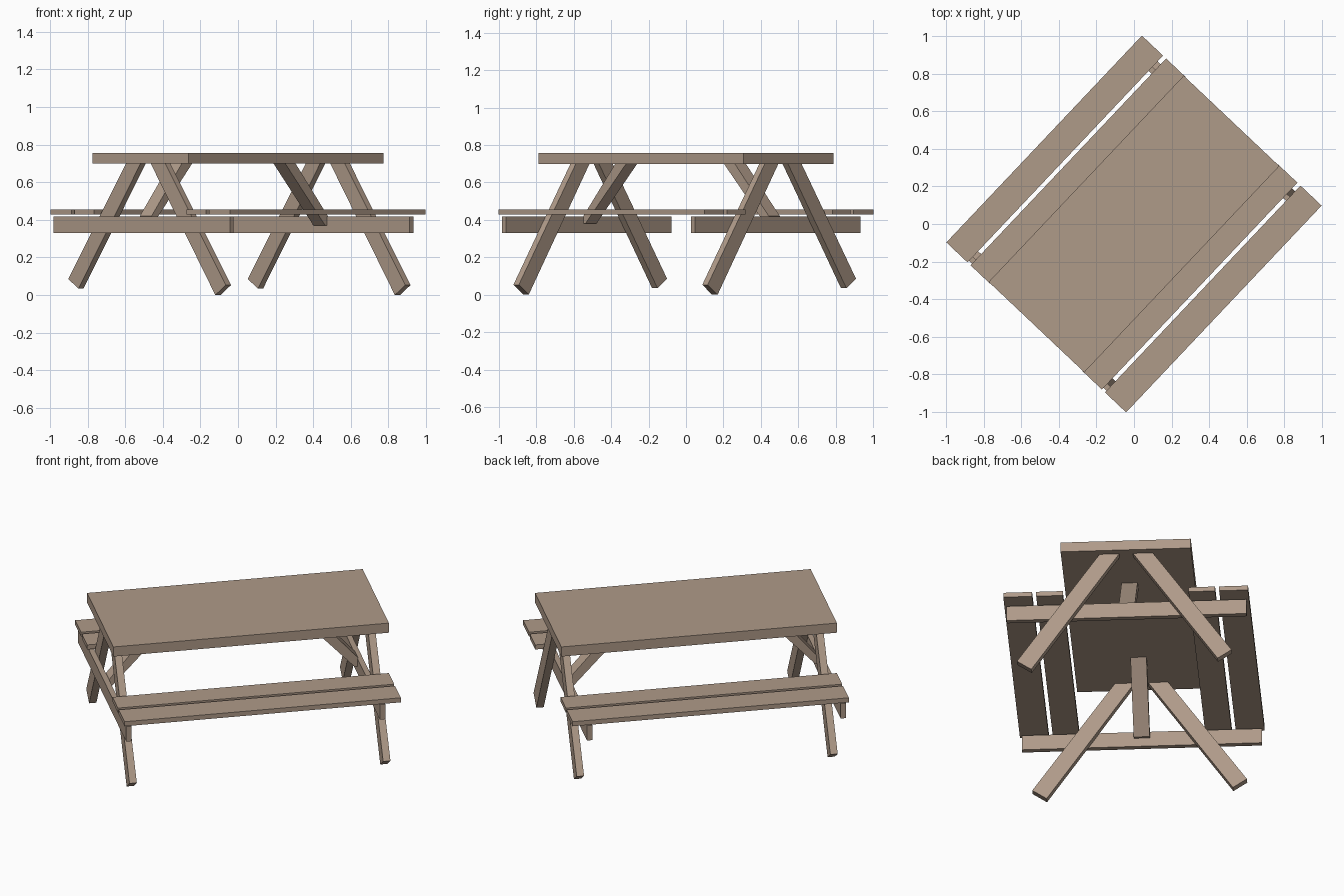
import bpy
from math import radians
from mathutils import Matrix

cube = bpy.data.objects.get("Cube")
if cube:
    bpy.data.objects.remove(cube, do_unlink=True)

wood = bpy.data.materials.new("brown_wood")
COLOR = (0.43, 0.325, 0.25, 1.0)
wood.diffuse_color = COLOR
wood.use_nodes = True
wood.node_tree.nodes["Principled BSDF"].inputs["Base Color"].default_value = COLOR

# The whole table stands turned about the vertical axis
TURN = Matrix.Rotation(radians(46.6), 4, "Z")


def prism(name, outline, start, end, axis):
    """Extrude an outline in the (other axis, z) plane along axis X or Y."""
    def place(p, d):
        return (d, p[0], p[1]) if axis == "X" else (p[0], d, p[1])
    n = len(outline)
    verts = [place(p, d) for d in (start, end) for p in outline]
    faces = [tuple(range(n)), tuple(range(2 * n - 1, n - 1, -1))]
    faces += [(i, i + n, (i + 1) % n + n, (i + 1) % n) for i in range(n)]
    mesh = bpy.data.meshes.new(name)
    mesh.from_pydata(verts, [], faces)
    mesh.materials.append(wood)
    obj = bpy.data.objects.new(name, mesh)
    bpy.context.collection.objects.link(obj)
    obj.matrix_world = TURN
    # Make all normals point outwards
    import bmesh
    bm = bmesh.new()
    bm.from_mesh(mesh)
    bmesh.ops.recalc_face_normals(bm, faces=bm.faces)
    bm.to_mesh(mesh)
    bm.free()
    return obj


def board(name, x, y, z):
    """Straight board from its ranges along the three axes."""
    outline = [(y[0], z[0]), (y[1], z[0]), (y[1], z[1]), (y[0], z[1])]
    return prism(name, outline, x[0], x[1], "X")


# Table top
board("table_top", (-0.755, 0.755), (-0.35, 0.35), (0.70, 0.757))

# Two seat planks on each side
for side, s in (("left", -1), ("right", 1)):
    for part, inner, outer in (("outer", 0.503, 0.658), ("inner", 0.338, 0.481)):
        board(f"{side}_{part}_seat_plank", (-0.757, 0.757),
              sorted((s * inner, s * outer)), (0.428, 0.455))

# Leg outlines, one leg of each pair slightly shorter
LONG_LEG = [(-0.143, 0.70), (-0.037, 0.70), (-0.51, 0.0), (-0.587, 0.053)]
SHORT_LEG = [(0.143, 0.70), (0.037, 0.70), (0.492, 0.035), (0.567, 0.085)]

# Each end has a cross beam with a pair of legs against it
for end, beam_x in (("near", -0.745), ("far", 0.645)):
    leg_x = beam_x + 0.03
    board(f"{end}_cross_beam", (beam_x, leg_x), (-0.645, 0.645), (0.33, 0.418))
    prism(f"{end}_long_leg", LONG_LEG, leg_x, leg_x + 0.04, "X")
    prism(f"{end}_short_leg", SHORT_LEG, leg_x, leg_x + 0.04, "X")

# Diagonal braces from the beams up to the table top
NEAR_BRACE = [(-0.40, 0.70), (-0.70, 0.38), (-0.715, 0.38), (-0.715, 0.42), (-0.48, 0.70)]
FAR_BRACE = [(0.32, 0.70), (0.63, 0.37), (0.65, 0.37), (0.65, 0.42), (0.40, 0.70)]
for name, outline in (("near_brace", NEAR_BRACE), ("far_brace", FAR_BRACE)):
    prism(name, outline, -0.043, 0.043, "Y")
